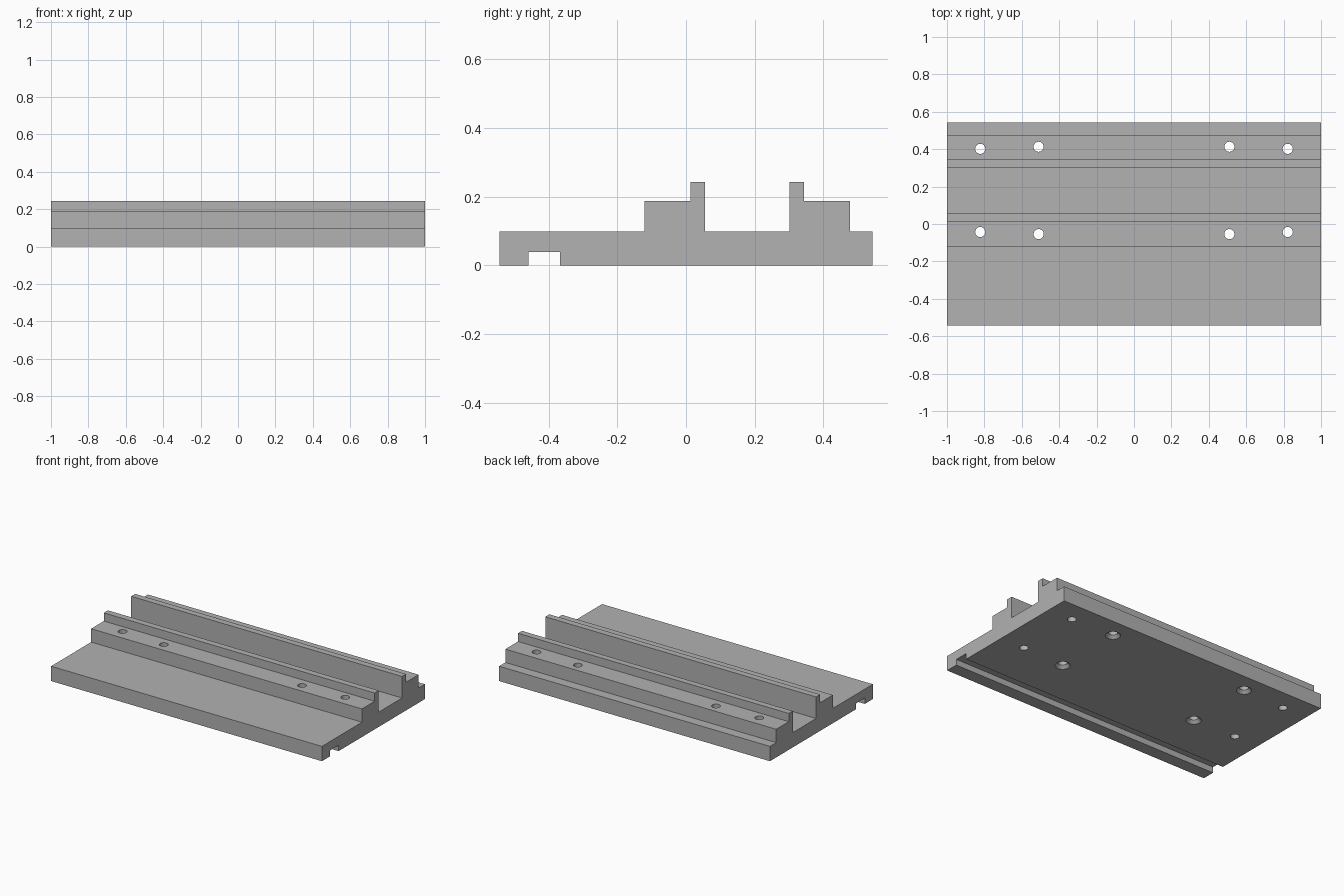
import bpy
import bmesh
from math import cos, sin, tau

cube = bpy.data.objects.get("Cube")
if cube:
    bpy.data.objects.remove(cube, do_unlink=True)

grey = bpy.data.materials.new("machined grey")
grey.use_nodes = True
colour = (0.445, 0.445, 0.445, 1)
grey.diffuse_color = colour
grey.node_tree.nodes["Principled BSDF"].inputs["Base Color"].default_value = colour


def add_object(name, bm):
    bmesh.ops.recalc_face_normals(bm, faces=bm.faces)
    mesh = bpy.data.meshes.new(name)
    bm.to_mesh(mesh)
    bm.free()
    mesh.materials.append(grey)
    obj = bpy.data.objects.new(name, mesh)
    bpy.context.collection.objects.link(obj)
    return obj


def add_pin(bm, x, y, rings, sides=32):
    """Closed stack of circles given as (radius, height)."""
    loops = [[bm.verts.new((x + r * cos(tau * i / sides), y + r * sin(tau * i / sides), z))
              for i in range(sides)] for r, z in rings]
    for low, high in zip(loops, loops[1:]):
        for i in range(sides):
            j = (i + 1) % sides
            bm.faces.new((low[i], low[j], high[j], high[i]))
    bm.faces.new(loops[0][::-1])
    bm.faces.new(loops[-1])


# Plate with two stepped rails and an underside groove, as one extruded section
BASE, STEP, LIP, GROOVE = 0.099, 0.188, 0.243, 0.039
section = [
    (-0.543, 0), (-0.458, 0), (-0.458, GROOVE), (-0.367, GROOVE), (-0.367, 0),
    (0.543, 0), (0.543, BASE), (0.477, BASE), (0.477, STEP), (0.344, STEP),
    (0.344, LIP), (0.302, LIP), (0.302, BASE), (0.056, BASE), (0.056, LIP),
    (0.013, LIP), (0.013, STEP), (-0.121, STEP), (-0.121, BASE), (-0.543, BASE),
]
bm = bmesh.new()
end = bm.faces.new([bm.verts.new((-1, y, z)) for y, z in section])
sweep = bmesh.ops.extrude_face_region(bm, geom=[end])
moved = [v for v in sweep["geom"] if isinstance(v, bmesh.types.BMVert)]
bmesh.ops.translate(bm, verts=moved, vec=(2, 0, 0))
plate = add_object("rail_plate", bm)

# Plain outer holes and inner holes countersunk from below
R, SINK = 0.027, 0.046
plain = [(R, -0.05), (R, 0.3)]
countersunk = [(SINK, -0.05), (SINK, 0), (R, SINK - R), (R, 0.3)]
bm = bmesh.new()
for side in (-1, 1):
    for y in (-0.043, 0.402):
        add_pin(bm, side * 0.822, y, plain)
    for y in (-0.054, 0.413):
        add_pin(bm, side * 0.51, y, countersunk)
cutter = add_object("hole_cutter", bm)
cutter.hide_render = True
cutter.hide_set(True)

drill = plate.modifiers.new("screw holes", 'BOOLEAN')
drill.operation = 'DIFFERENCE'
drill.solver = 'EXACT'
drill.object = cutter

# Apply the holes, then smooth only their walls
bpy.context.view_layer.objects.active = plate
plate.select_set(True)
bpy.ops.object.modifier_apply(modifier=drill.name)
bpy.data.objects.remove(cutter, do_unlink=True)
bpy.ops.object.shade_smooth_by_angle()
